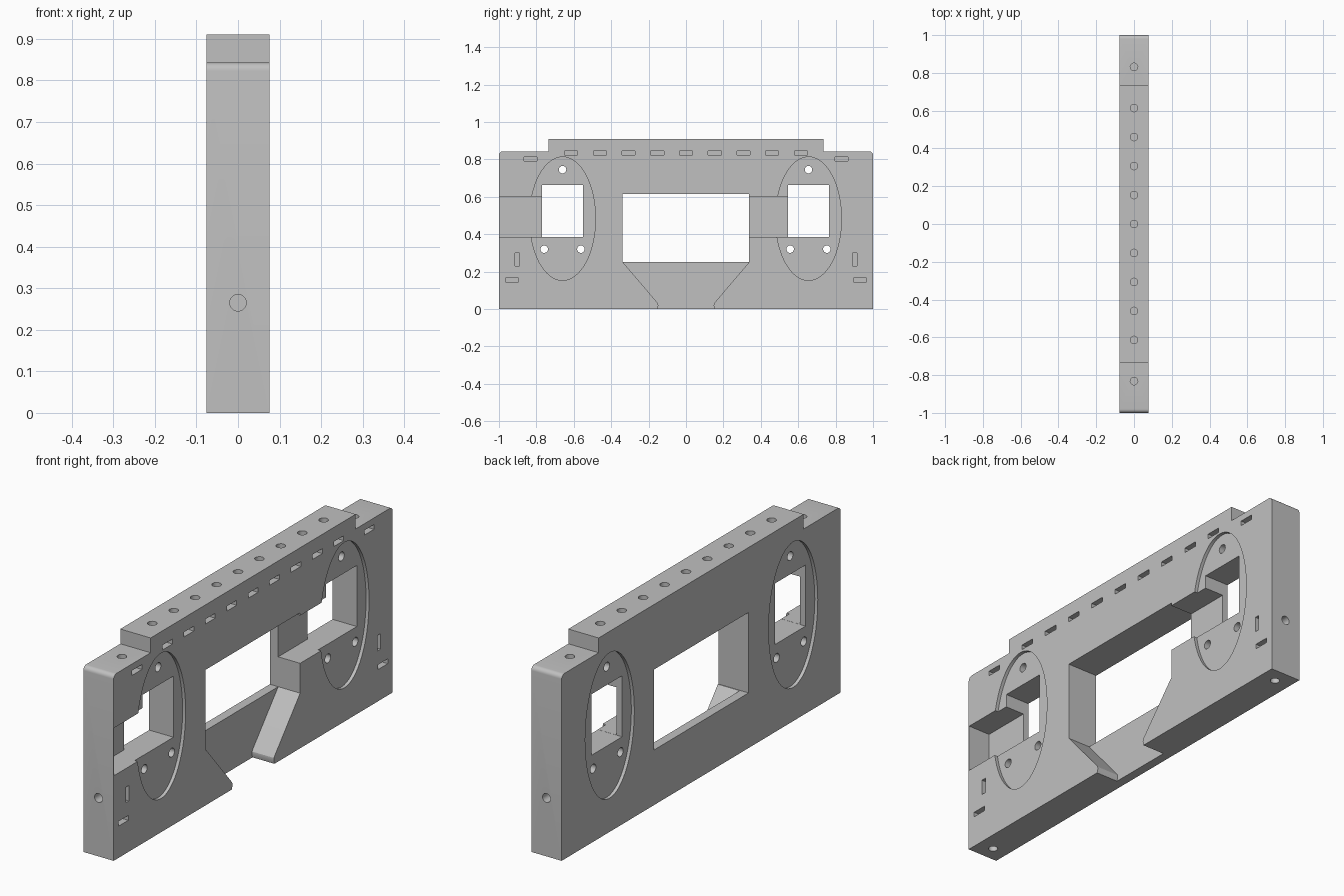
import bpy, bmesh, math
from mathutils import Vector

if "Cube" in bpy.data.objects:
    bpy.data.objects.remove(bpy.data.objects["Cube"], do_unlink=True)

HALF = 0.076      # half thickness of the plate
FLOOR = -0.034    # bottom of the deep pockets
RECESS = 0.015    # depth of the oval recesses

grey = bpy.data.materials.new("plain grey")
grey.use_nodes = True
colour = (0.53, 0.53, 0.53, 1)
grey.diffuse_color = colour
grey.node_tree.nodes["Principled BSDF"].inputs["Base Color"].default_value = colour


def prism(name, outline, x0, x1):
    """Extrude a y-z outline along x."""
    bm = bmesh.new()
    face = bm.faces.new([bm.verts.new((x0, y, z)) for y, z in outline])
    ext = bmesh.ops.extrude_face_region(bm, geom=[face])
    verts = [g for g in ext["geom"] if isinstance(g, bmesh.types.BMVert)]
    bmesh.ops.translate(bm, verts=verts, vec=(x1 - x0, 0, 0))
    bmesh.ops.recalc_face_normals(bm, faces=bm.faces)
    mesh = bpy.data.meshes.new(name)
    bm.to_mesh(mesh)
    bm.free()
    mesh.materials.append(grey)
    obj = bpy.data.objects.new(name, mesh)
    bpy.context.collection.objects.link(obj)
    return obj


def box(y0, y1, z0, z1):
    return [(y0, z0), (y1, z0), (y1, z1), (y0, z1)]


def oval(y, z, ry, rz, n):
    return [(y + ry * math.cos(math.tau * i / n), z + rz * math.sin(math.tau * i / n))
            for i in range(n)]


def cut(tool):
    """Subtract a tool from the plate and remove the tool."""
    tool.hide_render = True
    mod = plate.modifiers.new("cut", "BOOLEAN")
    mod.operation = "DIFFERENCE"
    mod.solver = "EXACT"
    mod.object = tool
    bpy.context.view_layer.objects.active = plate
    bpy.ops.object.modifier_apply(modifier=mod.name)
    bpy.data.objects.remove(tool, do_unlink=True)


def cut_prism(outline, x0=-0.2, x1=0.2):
    cut(prism("cutter", outline, x0, x1))


def drill(start, end, radius=0.02):
    """Round blind hole between two points."""
    a, b = Vector(start), Vector(end)
    bpy.ops.mesh.primitive_cylinder_add(
        vertices=24, radius=radius, depth=(b - a).length, location=(a + b) / 2,
        rotation=(b - a).to_track_quat("Z", "Y").to_euler())
    cut(bpy.context.object)


def slot(y, z, width, height):
    cut_prism(box(y - width / 2, y + width / 2, z - height / 2, z + height / 2), -0.022)


# Plate outline with raised middle and rounded shoulders
r = 0.02
shoulder = [(1 - r + r * math.cos(a), 0.843 - r + r * math.sin(a))
            for a in [math.pi / 2 * i / 6 for i in range(7)]]
half = [(1, 0)] + shoulder + [(0.735, 0.843), (0.735, 0.91)]
plate = prism("mounting_plate", half + [(-y, z) for y, z in reversed(half)], -HALF, HALF)

# Central opening with tapered pocket running out at the bottom
cut_prism(box(-0.34, 0.337, 0.25, 0.615))
side = [(0.337, 0.3), (0.337, 0.25), (0.158, 0.04), (0.149, 0.028),
        (0.148, 0.018), (0.158, -0.02)]
cut_prism(side + [(-y, z) for y, z in reversed(side)], FLOOR)

# Oval recesses on both faces, square windows and screw holes
for y in (-0.66, 0.655):
    for x in (-HALF, HALF):
        cut_prism(oval(y, 0.483, 0.176, 0.33, 64), x - RECESS, x + RECESS)
    cut_prism(box(y - 0.11, y + 0.11, 0.385, 0.662))
    for dy, z in ((0, 0.745), (-0.098, 0.32), (0.098, 0.32)):
        cut_prism(oval(y + dy, z, 0.02, 0.02, 24))

# Cable channels leading to the windows
for y0, y1 in ((-0.997, -0.72), (0.3, 0.6)):
    cut_prism(box(y0, y1, 0.3855, 0.602), FLOOR)

# Nut slots and bolt holes along the top edge
for i in range(-4, 5):
    y = i * 0.1535
    slot(y, 0.834, 0.07, 0.022)
    drill((0, y, 0.95), (0, y, 0.78))

# Nut slots and bolt holes at each end
for s in (-1, 1):
    slot(s * 0.832, 0.802, 0.07, 0.022)
    slot(s * 0.902, 0.265, 0.022, 0.07)
    slot(s * 0.93, 0.155, 0.07, 0.022)
    drill((0, s * 0.832, 0.9), (0, s * 0.832, 0.74))
    drill((0, s * 1.05, 0.265), (0, s * 0.86, 0.265))
    drill((0, s * 0.93, -0.05), (0, s * 0.93, 0.2))

# Soft rounds, crisp edges
plate.data.materials.clear()
plate.data.materials.append(grey)
for p in plate.data.polygons:
    p.material_index = 0
bpy.ops.object.select_all(action="DESELECT")
plate.select_set(True)
bpy.context.view_layer.objects.active = plate
bpy.ops.object.shade_smooth_by_angle(angle=math.radians(30))
